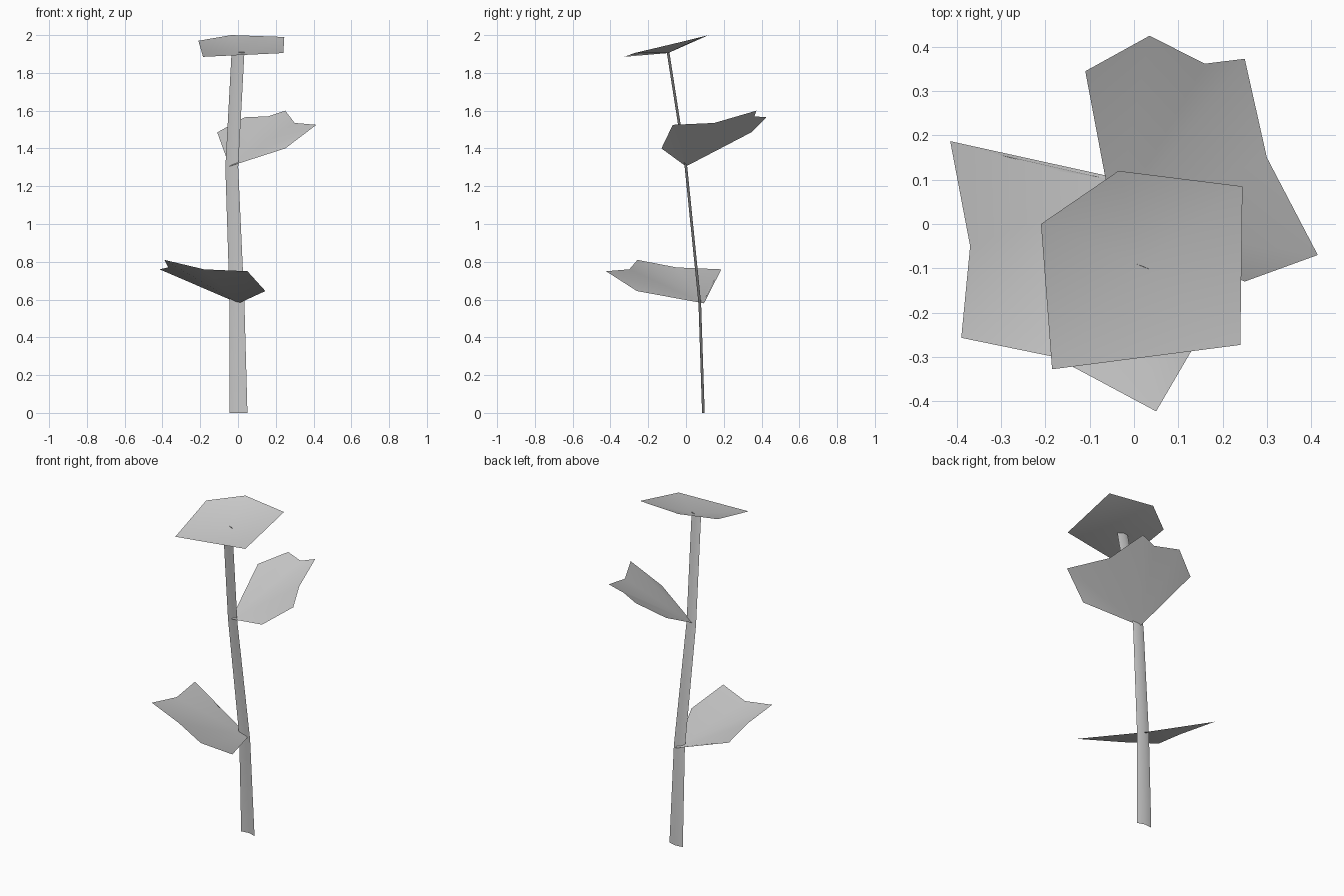
import bpy
import bmesh
from mathutils import Vector

cube = bpy.data.objects.get("Cube")
if cube:
    bpy.data.objects.remove(cube, do_unlink=True)

GREY = 0.6
grey = bpy.data.materials.new("plain grey")
grey.use_nodes = True
grey.diffuse_color = (GREY, GREY, GREY, 1)
grey.node_tree.nodes["Principled BSDF"].inputs["Base Color"].default_value = (GREY, GREY, GREY, 1)


def finish(name, bm):
    """Turn a bmesh into a smooth shaded object."""
    for face in bm.faces:
        face.smooth = True
    mesh = bpy.data.meshes.new(name)
    bm.to_mesh(mesh)
    bm.free()
    mesh.materials.append(grey)
    obj = bpy.data.objects.new(name, mesh)
    bpy.context.scene.collection.objects.link(obj)
    return obj


def fan(name, root, rim, closed=False):
    """Thin sheet of triangles spreading from a root point to its rim."""
    bm = bmesh.new()
    hub = bm.verts.new(root)
    outer = [bm.verts.new(p) for p in rim]
    pairs = list(zip(outer, outer[1:]))
    if closed:
        pairs.append((outer[-1], outer[0]))
    for a, b in pairs:
        bm.faces.new((hub, a, b))
    return finish(name, bm)


# Stem: a thin, slightly curved strip swept along a bent spine
spine = [(0.003, 0.092, 0), (-0.005, 0.073, 0.58),
         (-0.033, 0, 1.3), (0, -0.095, 1.91)]
half_widths = [0.047, 0.039, 0.034, 0.034]
bm = bmesh.new()
rows = []
for centre, w in zip(spine, half_widths):
    section = [(-w, 0.001, 0), (0, 0.007, 0), (w, -0.007, 0)]
    rows.append([bm.verts.new(Vector(centre) + Vector(s)) for s in section])
for low, high in zip(rows, rows[1:]):
    for i in range(2):
        bm.faces.new((low[i], low[i + 1], high[i + 1], high[i]))
finish("stem", bm)

# Leaves: channelled sheets with a ragged tip
fan("upper_leaf", (-0.045, 0, 1.305), [
    (0.25, -0.13, 1.40), (0.415, -0.07, 1.525), (0.30, 0.15, 1.535),
    (0.25, 0.373, 1.60), (0.16, 0.362, 1.57), (0.035, 0.425, 1.565),
    (-0.11, 0.345, 1.485)])
fan("lower_leaf", (0.003, 0.095, 0.58), [
    (-0.163, 0.118, 0.655), (-0.415, 0.187, 0.76), (-0.37, -0.05, 0.77),
    (-0.39, -0.257, 0.81), (-0.18, -0.30, 0.76), (0.05, -0.423, 0.75),
    (0.145, -0.26, 0.645)])

# Flower head: a shallow five-sided dish
fan("flower_head", (0.02, -0.095, 1.905), [
    (-0.21, 0, 1.97), (-0.185, -0.328, 1.885), (0.24, -0.273, 1.905),
    (0.245, 0.085, 1.99), (-0.035, 0.12, 2.0)], closed=True)
